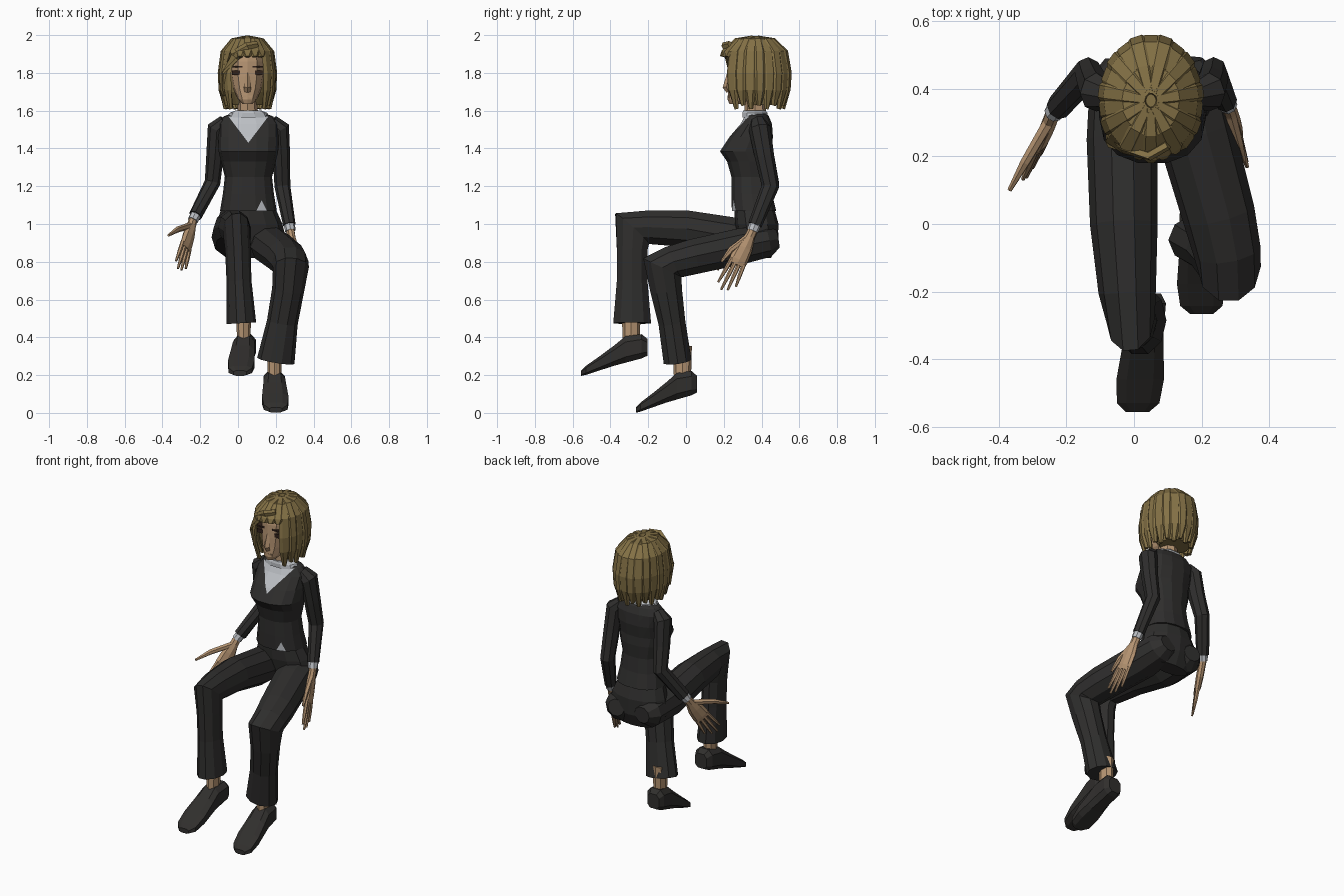
import bpy, bmesh
from math import sin, cos, pi, radians
from mathutils import Vector as V


def material(name, rgb):
    m = bpy.data.materials.new(name)
    m.diffuse_color = (*rgb, 1)
    return m


CLOTH = material("dark_cloth", (0.028, 0.027, 0.026))
SHOE = material("dark_leather", (0.03, 0.028, 0.026))
SKIN = material("skin", (0.47, 0.30, 0.17))
HAIR = material("hair", (0.23, 0.165, 0.06))
SHIRT = material("shirt", (0.5, 0.52, 0.55))
DARK = material("eye_dark", (0.03, 0.015, 0.01))


def finish(name, bm, *mats):
    bmesh.ops.recalc_face_normals(bm, faces=bm.faces)
    me = bpy.data.meshes.new(name)
    bm.to_mesh(me)
    bm.free()
    for m in mats:
        me.materials.append(m)
    ob = bpy.data.objects.new(name, me)
    bpy.context.collection.objects.link(ob)
    return ob


def loft_bm(rings, n=8, ref=(1, 0, 0), normal=None, p=1.0, turn=0.0):
    """Rings are (x, y, z, half width along ref, half depth)."""
    bm, loops = bmesh.new(), []
    pts = [V(r[:3]) for r in rings]
    for i, r in enumerate(rings):
        if normal:
            t = V(normal)
        else:
            t = V()
            if i:
                t += (pts[i] - pts[i - 1]).normalized()
            if i < len(pts) - 1:
                t += (pts[i + 1] - pts[i]).normalized()
            t.normalize()
        s = (V(ref) - t * t.dot(V(ref))).normalized()
        u = t.cross(s)
        loop = []
        for k in range(n):
            c, q = cos(2 * pi * k / n + turn), sin(2 * pi * k / n + turn)
            c = (1 if c > 0 else -1) * abs(c) ** p
            q = (1 if q > 0 else -1) * abs(q) ** p
            loop.append(bm.verts.new(pts[i] + s * r[3] * c + u * r[4] * q))
        loops.append(loop)
    for a, b in zip(loops, loops[1:]):
        for k in range(n):
            bm.faces.new((a[k], a[(k + 1) % n], b[(k + 1) % n], b[k]))
    bm.faces.new(loops[0])
    bm.faces.new(loops[-1])
    return bm


def loft(name, rings, mat, **kw):
    return finish(name, loft_bm(rings, **kw), mat)


def box(name, c, size, mat):
    bm = bmesh.new()
    bmesh.ops.create_cube(bm, size=1)
    for v in bm.verts:
        v.co = V(c) + V([a * b for a, b in zip(v.co, size)])
    return finish(name, bm, mat)


UP = (0, 0, 1)
CX = 0.055

# Jacket, with the shirt showing in the neck opening and hem notch
bm = loft_bm([(CX, y, z, a, b) for z, y, a, b in (
    (1.07, .36, .15, .12), (1.16, .348, .135, .11), (1.25, .343, .125, .105),
    (1.33, .335, .145, .12), (1.385, .315, .158, .138), (1.46, .345, .16, .118),
    (1.53, .372, .16, .085), (1.57, .375, .13, .065), (1.585, .375, .09, .05))],
    n=14, normal=UP, p=.88)
for ax, az, dx, dz in ((CX, 1.43, .11, .145), (.125, 1.125, .03, -.06)):
    norms = [V((-dz, 0, dx)), V((dz, 0, dx))]
    for nv in norms:
        bmesh.ops.bisect_plane(bm, geom=bm.verts[:] + bm.edges[:] + bm.faces[:],
                               plane_co=(ax, 0, az), plane_no=nv)
    for f in bm.faces:
        d = f.calc_center_median() - V((ax, 0, az))
        if d.y < .33 and d.z * dz > 0 and abs(d.x) < abs(d.z * dx / dz):
            f.material_index = 1
finish("jacket", bm, CLOTH, SHIRT)
loft("collar", [(CX, .365, 1.565, .115, .07), (CX, .365, 1.588, .1, .07),
                (CX, .36, 1.602, .065, .06)], SHIRT, n=10, normal=UP)

# Pelvis and trouser legs
loft("pelvis", [(.065, .40, .82, .12, .05), (.065, .385, .9, .195, .1),
                (.06, .375, 1.0, .175, .115), (CX, .36, 1.09, .14, .105)],
     CLOTH, n=12, normal=UP)
loft("right_trouser_leg", [
    (-.03, .485, .92, .055, .05), (-.035, .43, .92, .095, .095),
    (-.035, .25, .93, .105, .11), (-.03, 0, .975, .1, .102),
    (-.02, -.2, .983, .085, .093), (-.01, -.285, .975, .072, .125),
    (0, -.285, .86, .068, .085), (.005, -.285, .7, .066, .085),
    (.018, -.285, .475, .078, .105)], CLOTH, n=10)
loft("left_trouser_leg", [
    (.15, .485, .92, .055, .05), (.155, .43, .91, .1, .09),
    (.18, .28, .88, .115, .1), (.25, .03, .825, .108, .098),
    (.275, -.08, .795, .1, .092), (.28, -.125, .77, .095, .118),
    (.265, -.105, .65, .085, .088), (.235, -.075, .48, .082, .075),
    (.2, -.045, .275, .1, .078)], CLOTH, n=10)


# Ankles and shoes
def foot(side, heel_x, toe_x, dy, dz, k):
    prof = ((-.205, .30, .395, .042), (-.235, .285, .42, .06), (-.32, .262, .41, .06),
            (-.38, .247, .36, .066), (-.46, .222, .30, .074), (-.53, .2, .25, .066),
            (-.556, .195, .225, .036))
    rings = []
    for y, lo, hi, w in prof:
        f = (y + .205) / -.351
        rings.append((heel_x + (toe_x - heel_x) * f, -.556 + (y + .556) * k + dy,
                      (lo + hi) / 2 + dz, w, (hi - lo) / 2))
    loft(side + "_shoe", rings, SHOE, n=8, normal=(0, -1, 0), p=.65, turn=pi / 8)
    x, y = rings[2][0], rings[2][1] + .03
    loft(side + "_ankle", [(x, y, .55 + dz, .04, .05), (x, y, .36 + dz, .035, .045)],
         SKIN, n=8)


foot("right", .04, .01, 0, 0, 1)
foot("left", .19, .2, .29, -.195, .92)


# Sleeves, cuffs and hands
def hand(side, wrist, tip, thumb):
    w, tip, thumb = V(wrist), V(tip), V(thumb)
    d = tip - w
    s = thumb - w
    s = (s - d * (s.dot(d) / d.length_squared)).normalized()
    loft(side + "_palm", [(*(w + d * f), a, b) for f, a, b in (
        (-.1, .024, .022), (.1, .028, .022), (.28, .045, .022),
        (.48, .05, .019), (.56, .045, .012))], SKIN, n=8, ref=s)
    for i, ln in enumerate((.92, 1, .96, .86)):
        o = .036 - .024 * i
        loft(f"{side}_finger_{i + 1}", [(*(w + d * f + s * o * m), r, r) for f, m, r in (
            (.5, 1, .012), (.5 + (ln - .5) * .5, 1.15, .011), (ln, 1.35, .006))],
            SKIN, n=6, ref=s)
    base = w + d * .12 + s * .01
    mid = base.lerp(thumb, .55) + s * .012
    loft(side + "_thumb", [(*base, .018, .018), (*mid, .016, .015), (*thumb, .007, .007)],
         SKIN, n=6, ref=d)


def arm(side, path, tip, thumb):
    loft(side + "_sleeve", [(*q[:3], q[3], q[3] * 1.12) for q in path], CLOTH, n=8)
    a, b = V(path[-2][:3]), V(path[-1][:3])
    d = (b - a).normalized()
    wrist = b + d * .035
    loft(side + "_cuff", [(*(b - d * .02), .03, .032), (*wrist, .028, .03)], SHIRT, n=8)
    hand(side, wrist, tip, thumb)


arm("right", [(-.07, .38, 1.545, .035), (-.112, .39, 1.505, .052), (-.122, .415, 1.36, .046),
              (-.135, .447, 1.22, .042), (-.225, .345, 1.045, .036)],
    (-.31, .15, .755), (-.368, .1, .94))
arm("left", [(.18, .38, 1.545, .035), (.222, .39, 1.505, .052), (.23, .415, 1.36, .046),
             (.235, .447, 1.2, .042), (.272, .365, .995, .033)],
    (.33, .2, .645), (.325, .187, .8))

# Head and face
loft("neck", [(.052, .37, 1.55, .055, .058), (.05, .36, 1.7, .05, .055)], SKIN, n=8)
loft("head", [(.05, y, z, a, b) for z, y, a, b in (
    (1.635, .265, .025, .035), (1.66, .29, .05, .07), (1.72, .325, .077, .102),
    (1.78, .347, .09, .125), (1.86, .355, .092, .13), (1.93, .36, .08, .12),
    (1.97, .36, .05, .08))], SKIN, n=12, normal=UP, p=.88)
loft("nose", [(.05, .23, 1.8, .01, .012), (.05, .214, 1.725, .02, .02),
              (.05, .225, 1.7, .016, .012)], SKIN, n=4)
box("mouth", (.05, .229, 1.675), (.05, .014, .008), SKIN)
for s, side in ((-1, "right"), (1, "left")):
    box(side + "_eye", (.05 + s * .06, .25, 1.8), (.042, .03, .024), DARK)
    box(side + "_brow", (.05 + s * .056, .25, 1.832), (.058, .04, .009), DARK)

# Hair: inner cap and overlapping locks swept from the crown
loft("hair_cap", [(.05, y, z, a, b) for z, y, a, b in (
    (1.63, .42, .09, .08), (1.7, .415, .12, .125), (1.8, .41, .13, .13),
    (1.9, .39, .12, .145), (1.955, .37, .09, .125), (1.98, .37, .05, .07))],
    HAIR, n=14, normal=UP)
FULL = ((.1, 1.982, .02), (.52, 1.97, .03), (.86, 1.91, .036), (.96, 1.8, .036),
        (.93, 1.71, .032), (.78, 1.61, .012))
for i in range(22):
    deg = -180 + i * 360 / 22
    th = radians(deg)
    front = abs(deg) < 46
    prof = FULL[:3] + ((.9, 1.885, .015),) if front else FULL
    drop = .02 * (i % 2)
    rings = [(.05 + .148 * f * sin(th), .365 - .19 * f * cos(th),
              z + (drop if z < 1.7 else 0), w, .013 + .004 * (i % 2)) for f, z, w in prof]
    loft(f"hair_lock_{i + 1}", rings, HAIR, n=6, ref=(cos(th), sin(th) * 1.2, 0))
# Fringe sweeping from the side parting across the forehead
loft("hair_fringe", [(.1, .235, 1.95, .02, .015), (.05, .205, 1.935, .03, .015),
                     (-.02, .22, 1.89, .03, .015), (-.068, .25, 1.8, .025, .015),
                     (-.075, .275, 1.68, .01, .01)], HAIR, n=6, ref=(.3, -.2, 1))
